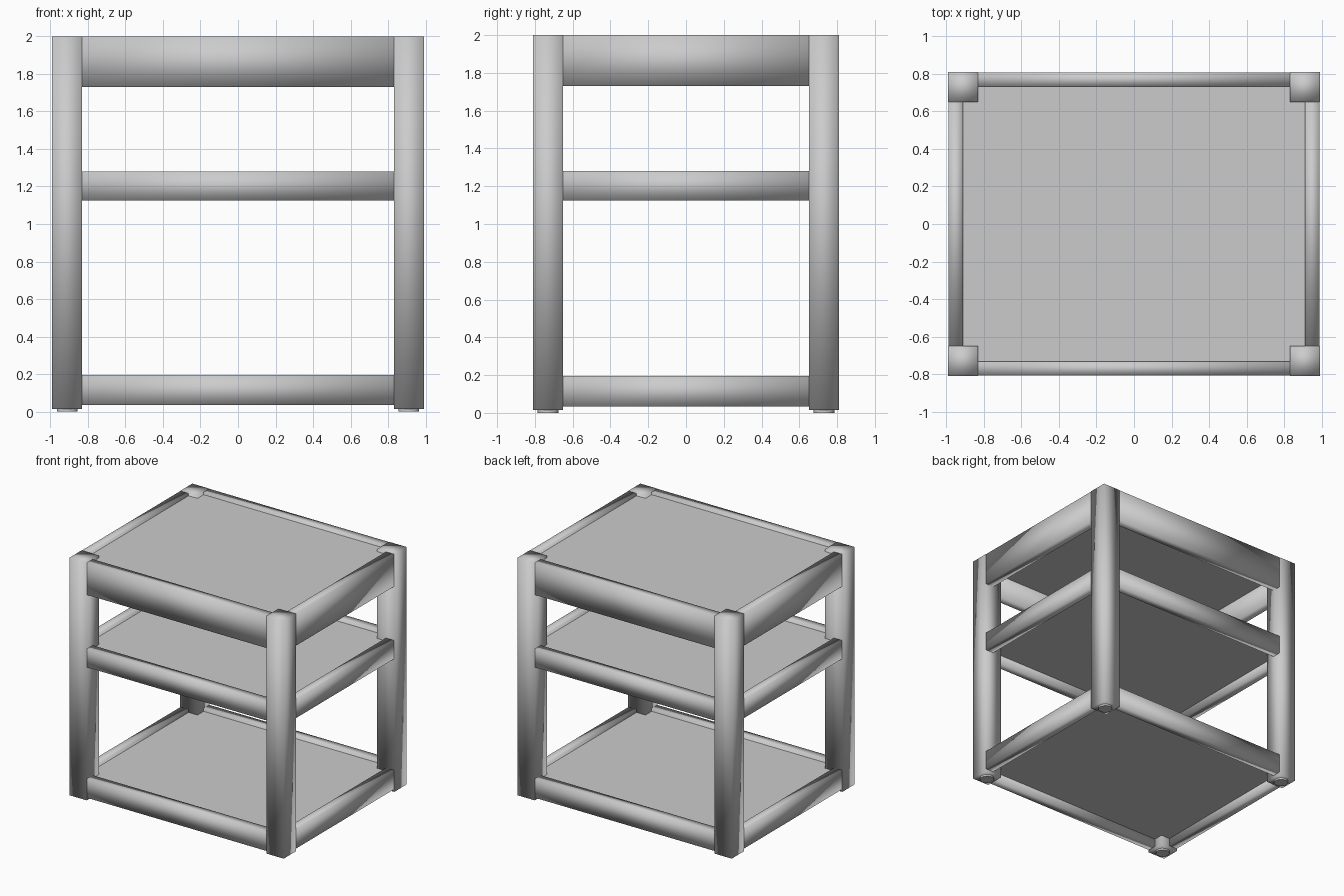
import bpy

if "Cube" in bpy.data.objects:
    bpy.data.objects.remove(bpy.data.objects["Cube"])

LEG = 0.16            # square leg section
RAIL = 0.075          # rail thickness
HX, HY = 0.99, 0.81   # half width and half depth


def box(name, x, y, z, smooth=False):
    """Box from (min, max) ranges on each axis."""
    center = [(a + b) / 2 for a, b in (x, y, z)]
    bpy.ops.mesh.primitive_cube_add(size=1, location=center)
    ob = bpy.context.object
    ob.name = name
    ob.scale = [b - a for a, b in (x, y, z)]
    bpy.ops.object.transform_apply(location=False, rotation=False, scale=True)
    if smooth:
        bpy.ops.object.shade_smooth()
    return ob


def span(sign, outer, width):
    """Range of the given width inside the outer face on one side."""
    return tuple(sorted((sign * outer, sign * (outer - width))))


# Corner legs, each on a small round foot pad
for sy, depth in ((-1, "front"), (1, "back")):
    for sx, side in ((-1, "left"), (1, "right")):
        box(f"{depth}_{side}_leg", span(sx, HX, LEG), span(sy, HY, LEG),
            (0.015, 2.0), smooth=True)
        bpy.ops.mesh.primitive_cylinder_add(
            vertices=16, radius=0.055, depth=0.03,
            location=(sx * (HX - LEG / 2), sy * (HY - LEG / 2), 0.015))
        bpy.context.object.name = f"{depth}_{side}_foot_pad"
        bpy.ops.object.shade_smooth_by_angle()

# Three tiers: rail bottom, rail top, panel bottom, panel top
TIERS = {
    "bottom": (0.035, 0.195, 0.10, 0.17),
    "middle": (1.125, 1.28, 1.19, 1.255),
    "top": (1.73, 2.0, 1.92, 1.98),
}
IX, IY = HX - LEG, HY - LEG
for tier, (r0, r1, p0, p1) in TIERS.items():
    # Rails between the legs, flush with their outer faces
    for s, front, side in ((-1, "front", "left"), (1, "back", "right")):
        box(f"{tier}_{front}_rail", (-IX, IX), span(s, HY - 0.003, RAIL),
            (r0, r1), smooth=True)
        box(f"{tier}_{side}_rail", span(s, HX - 0.003, RAIL), (-IY, IY),
            (r0, r1), smooth=True)
    # Shelf panel set just below the top of the rails
    px, py = HX - RAIL, HY - RAIL
    box(f"{tier}_shelf_panel", (-px, px), (-py, py), (p0, p1))
